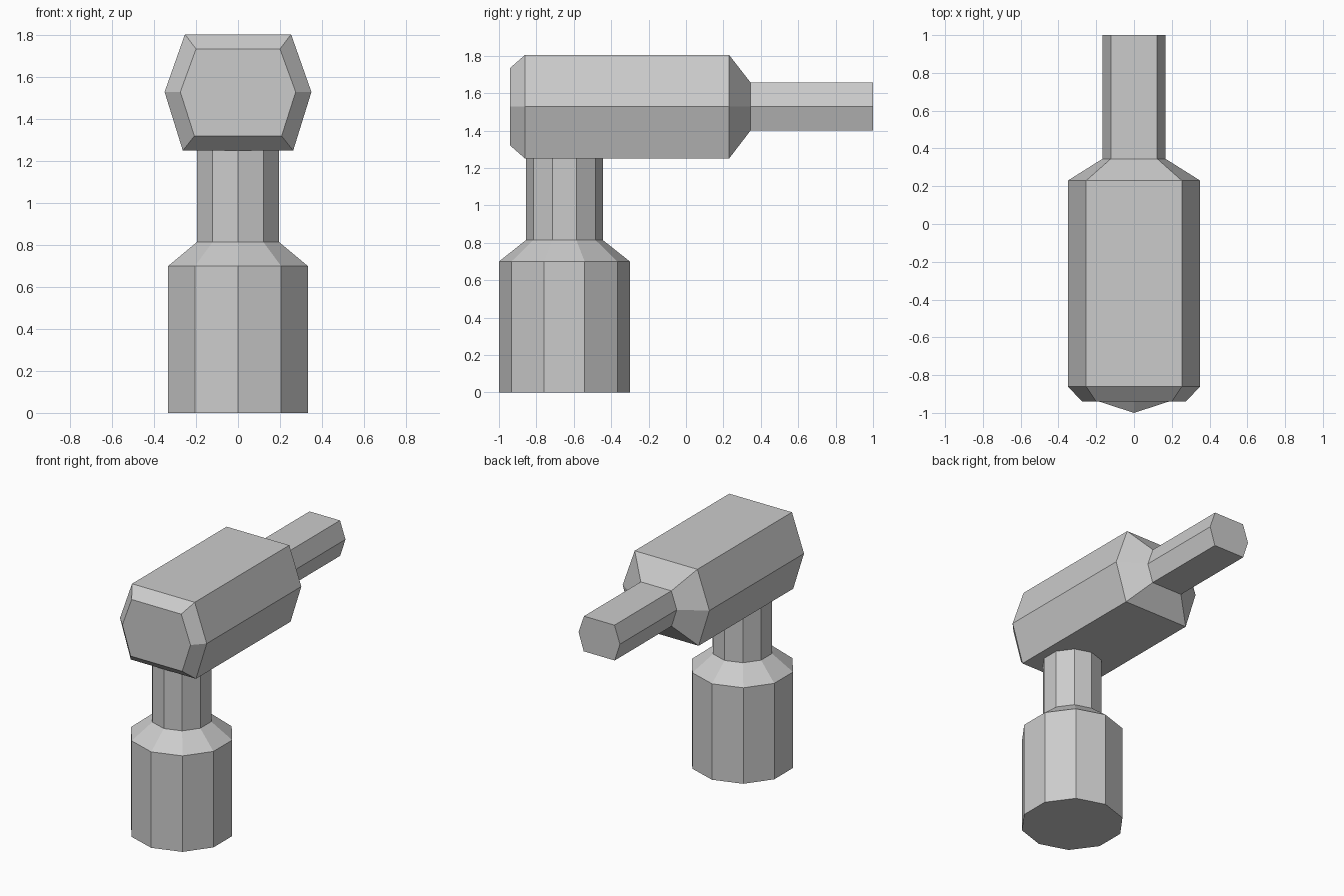
import bpy, bmesh
from math import sin, cos, pi

if "Cube" in bpy.data.objects:
    bpy.data.objects.remove(bpy.data.objects["Cube"])


def loft(name, rings):
    """Skin a list of equal-length point rings and cap both ends."""
    bm = bmesh.new()
    loops = [[bm.verts.new(p) for p in ring] for ring in rings]
    n = len(loops[0])
    for a, b in zip(loops, loops[1:]):
        for i in range(n):
            j = (i + 1) % n
            bm.faces.new((a[i], a[j], b[j], b[i]))
    bm.faces.new(loops[0][::-1])
    bm.faces.new(loops[-1])
    bmesh.ops.recalc_face_normals(bm, faces=bm.faces)
    mesh = bpy.data.meshes.new(name)
    bm.to_mesh(mesh)
    bm.free()
    obj = bpy.data.objects.new(name, mesh)
    bpy.context.collection.objects.link(obj)
    return obj


def decagon(r, z):
    return [(r * sin(i * pi / 5), -0.65 - r * cos(i * pi / 5), z) for i in range(10)]


def hexagon(y, mid, top, bottom, z_low, z_high):
    return [(-mid, y, 1.53), (-bottom, y, z_low), (bottom, y, z_low),
            (mid, y, 1.53), (top, y, z_high), (-top, y, z_high)]


# Upright handle: wide grip, sloped shoulder, narrow neck
loft("handle", [decagon(0.35, 0), decagon(0.35, 0.70),
                decagon(0.205, 0.815), decagon(0.205, 1.255)])

# Horizontal head: chamfered front, main body, tapered collar, barrel
loft("head_and_barrel", [
    hexagon(-0.94, 0.275, 0.20, 0.208, 1.32, 1.735),
    hexagon(-0.86, 0.35, 0.253, 0.263, 1.25, 1.805),
    hexagon(0.23, 0.35, 0.253, 0.263, 1.25, 1.805),
    hexagon(0.345, 0.167, 0.123, 0.125, 1.40, 1.657),
    hexagon(1.0, 0.167, 0.123, 0.125, 1.40, 1.657)])
